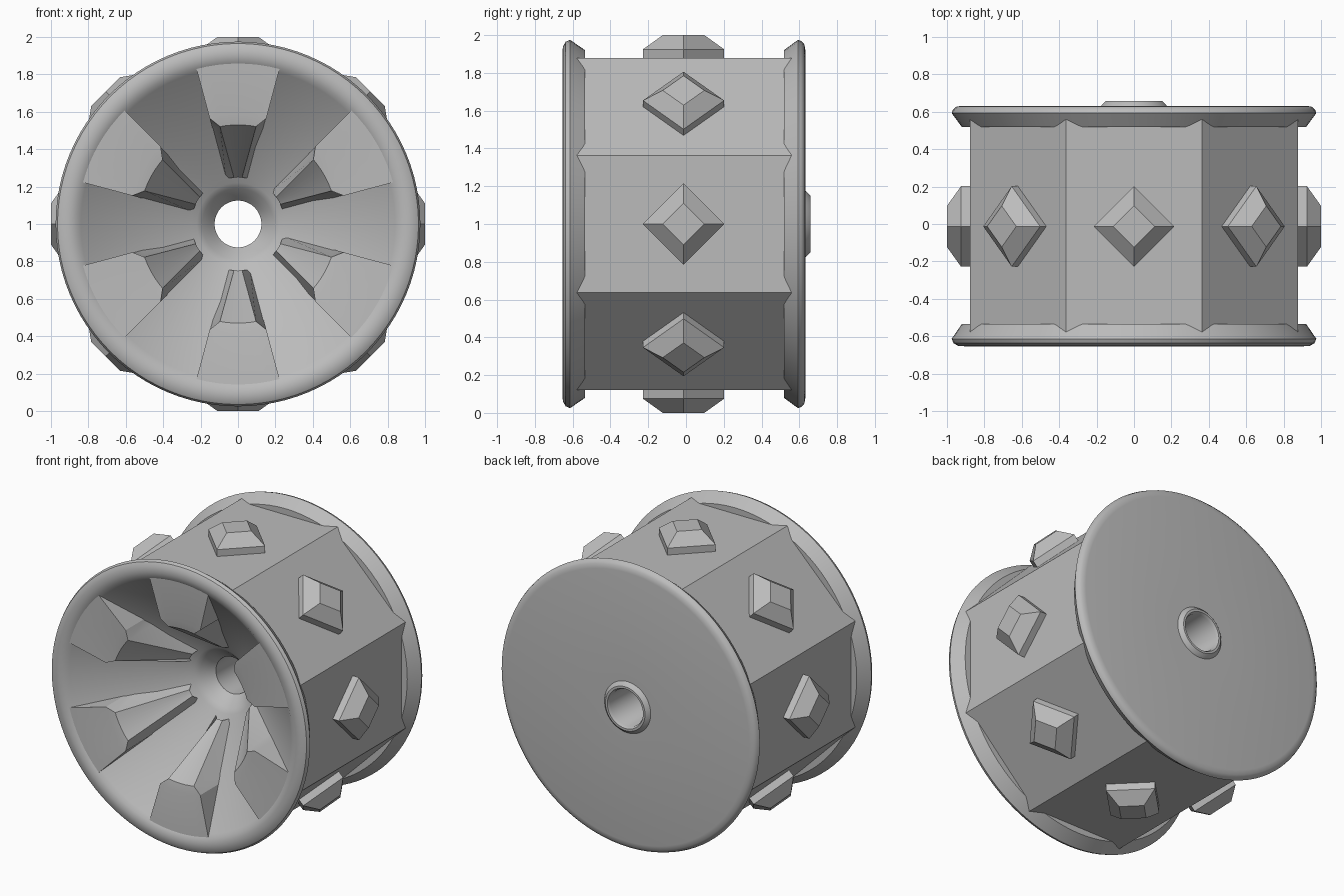
import bpy, bmesh
from math import sin, cos, pi, radians

old = bpy.data.objects.get("Cube")
if old:
    bpy.data.objects.remove(old, do_unlink=True)

grey = bpy.data.materials.new("plain_grey")
grey.use_nodes = True
GREY = (0.5, 0.5, 0.5, 1)
grey.diffuse_color = GREY
grey.node_tree.nodes["Principled BSDF"].inputs["Base Color"].default_value = GREY


def polar(r, angle, y):
    """Point around the drum axis, which runs along y at z = 1."""
    return (r * cos(angle), y, 1 + r * sin(angle))


def finish(name, bm, smooth=None):
    bmesh.ops.recalc_face_normals(bm, faces=bm.faces)
    mesh = bpy.data.meshes.new(name)
    bm.to_mesh(mesh)
    bm.free()
    mesh.materials.append(grey)
    obj = bpy.data.objects.new(name, mesh)
    bpy.context.collection.objects.link(obj)
    if smooth:
        bpy.ops.object.select_all(action='DESELECT')
        obj.select_set(True)
        bpy.context.view_layer.objects.active = obj
        bpy.ops.object.shade_smooth_by_angle(angle=radians(smooth))
    return obj


def skin(bm, rings, closed_rows=False, closed_cols=True):
    """Quads between neighbouring rows of points."""
    rows = [[bm.verts.new(p) for p in ring] for ring in rings]
    n, m = len(rows), len(rows[0])
    for i in range(n if closed_rows else n - 1):
        for j in range(m if closed_cols else m - 1):
            a, b = rows[i], rows[(i + 1) % n]
            k = (j + 1) % m
            bm.faces.new((a[j], a[k], b[k], b[j]))
    return rows


# Revolved body: funnel, front flange, back flange and axle hole
profile = [
    (.125, -.06), (.15, -.09), (.19, -.135), (.22, -.16), (.25, -.17),
    (.84, -.625), (.865, -.645), (.9, -.654), (.94, -.652), (.965, -.637),
    (.975, -.614), (.92, -.534), (.86, -.534),
    (.86, .518), (.92, .518), (.975, .593), (.968, .612), (.95, .627),
    (.92, .632), (.175, .632), (.165, .645), (.15, .658), (.135, .658), (.125, .64),
]
SEG = 96
bm = bmesh.new()
skin(bm, [[polar(r, 2 * pi * s / SEG, y) for r, y in profile] for s in range(SEG)],
     closed_rows=True)
finish("flanged_body", bm, 35)

# Eight-sided drum wall
bm = bmesh.new()
apothem = .878
skin(bm, [[polar(apothem / cos(pi / 8), pi / 8 + k * pi / 4, y) for k in range(8)]
          for y in (-.6, .58)])
finish("drum_wall", bm)

# Ribs standing in the funnel: radius, top height, top half angle in degrees
stations = [(.87, -.64, 15), (.585, -.625, 15), (.53, -.615, 10.5), (.25, -.2, 5)]
STEPS = 6
bm = bmesh.new()
for k in range(6):
    mid = pi / 6 + k * pi / 3
    rings = []
    for r, y, half in stations:
        base = -.17 - (r - .25) * .771 + .02
        row = [polar(r, mid - radians(15), base)]
        row += [polar(r, mid + radians(half) * (2 * j / STEPS - 1), y)
                for j in range(STEPS + 1)]
        row.append(polar(r, mid + radians(15), base))
        rings.append(row)
    skin(bm, rings, closed_cols=False)
finish("funnel_ribs", bm, 20)

# Diamond studs, one on each drum face: half width and distance from the axis
bm = bmesh.new()
for k in range(8):
    a = k * pi / 4
    rings = []
    for size, dist in ((.215, .86), (.215, .925), (.11, 1)):
        ring = []
        for side, along in ((1, 0), (0, 1), (-1, 0), (0, -1)):
            x, z = dist * cos(a) - side * size * sin(a), dist * sin(a) + side * size * cos(a)
            ring.append((x, along * size - .013, 1 + z))
        rings.append(ring)
    rows = skin(bm, rings)
    bm.faces.new(rows[-1])
finish("diamond_studs", bm)
